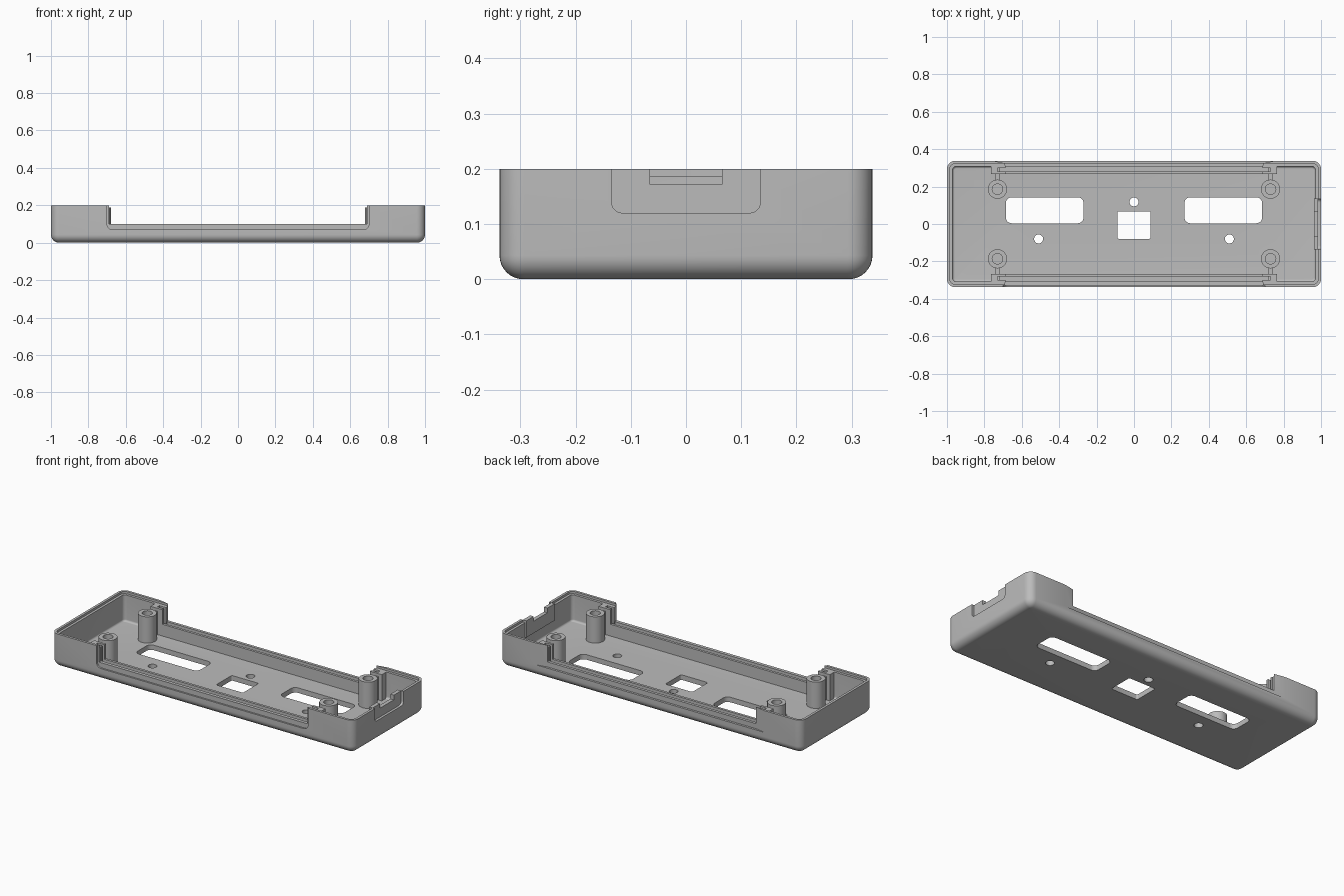
import bpy, bmesh, math

cube = bpy.data.objects.get("Cube")
if cube:
    bpy.data.objects.remove(cube, do_unlink=True)

GREY = (0.5, 0.5, 0.5, 1)
mat = bpy.data.materials.new("grey plastic")
mat.use_nodes = True
mat.diffuse_color = GREY
mat.node_tree.nodes["Principled BSDF"].inputs["Base Color"].default_value = GREY

HX, HY, HZ = 1.0, 0.338, 0.2      # half length, half depth, height
FLOOR, LEDGE, SILL = 0.03, 0.187, 0.1
R = 0.045


def finish(name, bm):
    bmesh.ops.recalc_face_normals(bm, faces=bm.faces)
    mesh = bpy.data.meshes.new(name)
    bm.to_mesh(mesh)
    bm.free()
    mesh.materials.append(mat)
    ob = bpy.data.objects.new(name, mesh)
    bpy.context.collection.objects.link(ob)
    return ob


def prism(name, pts, lo, hi, axis="z"):
    """Extrude a flat outline along an axis."""
    place = {"z": lambda u, v, w: (u, v, w),
             "y": lambda u, v, w: (u, w, v),
             "x": lambda u, v, w: (w, u, v)}[axis]
    bm = bmesh.new()
    a = [bm.verts.new(place(u, v, lo)) for u, v in pts]
    b = [bm.verts.new(place(u, v, hi)) for u, v in pts]
    bm.faces.new(a)
    bm.faces.new(b[::-1])
    for i in range(len(pts)):
        j = (i + 1) % len(pts)
        bm.faces.new((a[i], b[i], b[j], a[j]))
    return finish(name, bm)


def rect(u0, u1, v0, v1, r=0.0, seg=6):
    """Rectangle outline with rounded corners."""
    if r == 0:
        return [(u0, v0), (u1, v0), (u1, v1), (u0, v1)]
    pts = []
    for k, (u, v) in enumerate(((u1 - r, v1 - r), (u0 + r, v1 - r),
                                (u0 + r, v0 + r), (u1 - r, v0 + r))):
        for i in range(seg + 1):
            t = math.pi / 2 * (k + i / seg)
            pts.append((u + r * math.cos(t), v + r * math.sin(t)))
    return pts


def circle(x, y, r, n=32):
    return [(x + r * math.cos(2 * math.pi * i / n),
             y + r * math.sin(2 * math.pi * i / n)) for i in range(n)]


def combine(ob, tool, op="DIFFERENCE"):
    mod = ob.modifiers.new("combine", "BOOLEAN")
    mod.operation, mod.solver, mod.object = op, "EXACT", tool
    bpy.context.view_layer.objects.active = ob
    bpy.ops.object.modifier_apply(modifier=mod.name)
    bpy.data.objects.remove(tool, do_unlink=True)


def smooth(ob):
    bpy.ops.object.select_all(action="DESELECT")
    ob.select_set(True)
    bpy.context.view_layer.objects.active = ob
    bpy.ops.object.shade_smooth_by_angle(angle=math.radians(30))


def rounded_tub(name, hx, hy, lo, hi, r, bottom):
    """Block with rounded upright edges and a filleted underside."""
    ob = prism(name, rect(-hx, hx, -hy, hy, r, 8), lo, hi)
    bm = bmesh.new()
    bm.from_mesh(ob.data)
    edges = [e for e in bm.edges if all(abs(v.co.z - lo) < 1e-5 for v in e.verts)]
    bmesh.ops.bevel(bm, geom=edges, offset=bottom, segments=8,
                    profile=0.5, affect="EDGES", clamp_overlap=False)
    bm.to_mesh(ob.data)
    bm.free()
    return ob


# Tray shell: hollow, then stepped rim
shell = rounded_tub("tray_shell", HX, HY, 0, HZ, R, R - 0.002)
combine(shell, rounded_tub("cavity", 0.97, 0.308, FLOOR, 0.4, 0.02, 0.012))
combine(shell, prism("rim_step", rect(-0.985, 0.985, -0.323, 0.323, 0.03), LEDGE, 0.4))

# Left end: thickened pad, outer recess and cable notch
combine(shell, prism("pad", rect(-0.135, 0.135, 0.1, HZ), 0.962, 0.995, "x"), "UNION")
combine(shell, prism("recess", rect(-0.135, 0.135, 0.12, 0.4, 0.02), 0.985, 1.1, "x"))
combine(shell, prism("notch", rect(-0.065, 0.065, 0.172, 0.4), 0.9, 1.1, "x"))

# Long openings in both sides, with shallow outer recesses
combine(shell, prism("opening", rect(-0.69, 0.69, SILL, 0.4), -0.5, 0.5, "y"))
combine(shell, prism("front_recess", rect(-0.7, 0.7, 0.07, 0.4, 0.03), -0.5, -0.328, "y"))
combine(shell, prism("back_recess", [(-0.69, 0.325), (0.69, 0.325), (0.76, 0.339),
                                     (0.76, 0.5), (-0.76, 0.5), (-0.76, 0.339)], 0.07, 0.4))

# Floor openings: two slots, a square window, three round holes
holes = [rect(-0.685, -0.27, 0.004, 0.143, 0.03), rect(0.27, 0.685, 0.004, 0.143, 0.03),
         rect(-0.089, 0.089, -0.08, 0.068, 0.01),
         circle(0, 0.118, 0.024), circle(-0.51, -0.08, 0.024), circle(0.51, -0.08, 0.024)]
for outline in holes:
    combine(shell, prism("floor_cut", outline, -0.1, 0.1))
smooth(shell)

# Panel groove rails along the front and back
rail = [(0.266, 0.02), (0.315, 0.02), (0.315, 0.08), (0.3, 0.08),
        (0.281, 0.08), (0.281, SILL), (0.266, SILL)]
for sy, side in ((-1, "front"), (1, "back")):
    prism(side + "_groove_rail", [(sy * y, z) for y, z in rail], -0.72, 0.72, "x")

# Corner guides with upright slots, screw posts and their ribs
guide = [(0.686, 0.266), (0.765, 0.266), (0.765, 0.312), (0.686, 0.312),
         (0.686, 0.3), (0.73, 0.3), (0.73, 0.281), (0.686, 0.281)]
for sx, end in ((-1, "right"), (1, "left")):
    for sy, side in ((-1, "front"), (1, "back")):
        tag = side + "_" + end
        prism(tag + "_panel_guide", [(sx * x, sy * y) for x, y in guide], 0.02, LEDGE)
        px, py = sx * 0.73, sy * 0.186
        post = prism(tag + "_screw_post", circle(px, py, 0.051), 0.02, LEDGE)
        combine(post, prism("bore", circle(px, py, 0.028), 0.06, 0.4))
        smooth(post)
        ys = sorted((sy * 0.23, sy * 0.27))
        prism(tag + "_post_rib", rect(px - 0.012, px + 0.012, *ys), 0.02, 0.17)
